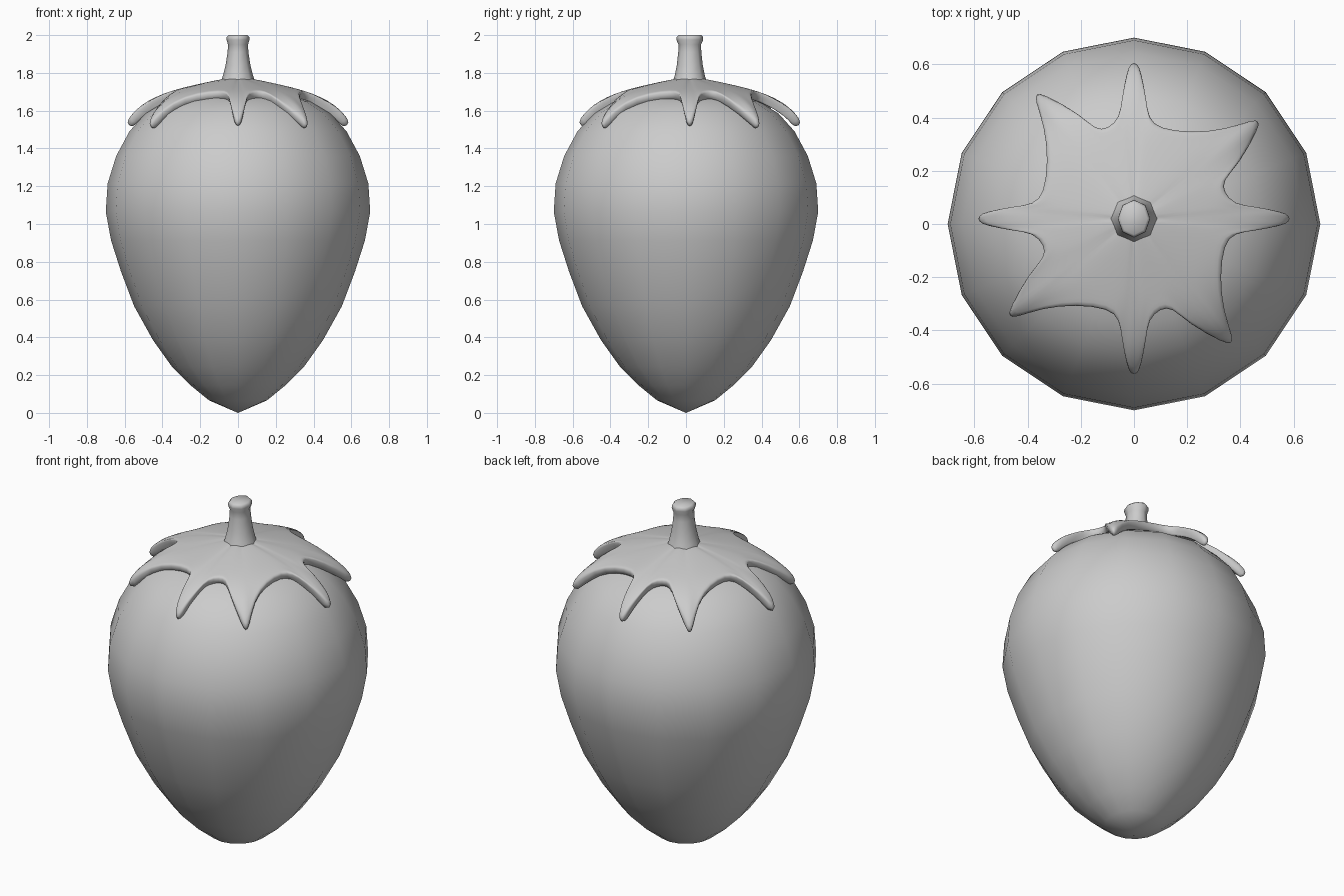
import bpy, bmesh, math
from math import cos, sin, tau

if "Cube" in bpy.data.objects:
    bpy.data.objects.remove(bpy.data.objects["Cube"])

OFF = 0.02  # the calyx and stem sit slightly behind the fruit axis


def finish(bm, name, angle=80):
    bmesh.ops.recalc_face_normals(bm, faces=bm.faces)
    me = bpy.data.meshes.new(name)
    bm.to_mesh(me)
    bm.free()
    ob = bpy.data.objects.new(name, me)
    bpy.context.collection.objects.link(ob)
    bpy.ops.object.select_all(action='DESELECT')
    ob.select_set(True)
    bpy.context.view_layer.objects.active = ob
    bpy.ops.object.shade_smooth_by_angle(angle=math.radians(angle))
    return ob


def bridge(bm, a, b):
    n = len(a)
    for i in range(n):
        j = (i + 1) % n
        bm.faces.new((a[i], a[j], b[j], b[i]))


def fan(bm, ring, co):
    c = bm.verts.new(co)
    for i in range(len(ring)):
        bm.faces.new((c, ring[i], ring[(i + 1) % len(ring)]))


# Fruit body: 16-sided lathe, (radius, height)
profile = [(.153, .066), (.25, .145), (.35, .245), (.45, .385), (.55, .565),
           (.62, .75), (.672, .913), (.70, 1.065), (.69, 1.215), (.645, 1.36),
           (.575, 1.49), (.49, 1.585), (.385, 1.65), (.26, 1.69), (.13, 1.71)]
bm = bmesh.new()
rings = [[bm.verts.new((r * cos(tau * i / 16), r * sin(tau * i / 16), z))
          for i in range(16)] for r, z in profile]
for a, b in zip(rings, rings[1:]):
    bridge(bm, a, b)
fan(bm, rings[0], (0, 0, 0))
fan(bm, rings[-1], (0, 0, 1.715))
finish(bm, "fruit_body")

# Leafy calyx: one quarter of the star outline, turned four times
quarter = [(.34, -.095), (.38, -.055), (.46, -.048), (.56, -.027), (.592, -.012),
           (.592, .012), (.56, .027), (.46, .048), (.38, .055), (.34, .10),
           (.335, .145), (.40, .205), (.475, .345), (.475, .37), (.455, .378),
           (.35, .34), (.22, .325)]
outline = []
for k in range(4):
    c, s = round(cos(tau * k / 4)), round(sin(tau * k / 4))
    outline += [(c * x - s * y, s * x + c * y) for x, y in quarter]

dome = [(0, 1.78), (.08, 1.77), (.26, 1.73), (.36, 1.705), (.44, 1.672),
        (.50, 1.64), (.55, 1.60), (.60, 1.53), (.65, 1.44)]


def dome_z(r):
    for (r0, z0), (r1, z1) in zip(dome, dome[1:]):
        if r <= r1:
            return z0 + (z1 - z0) * (r - r0) / (r1 - r0)
    return dome[-1][1]


bm = bmesh.new()
rings = []
for f in (.3, .6, .75, .86, .95, 1.01):
    rings.append([bm.verts.new((x * f, y * f + OFF, dome_z(math.hypot(x, y) * f)))
                  for x, y in outline])
for a, b in zip(rings, rings[1:]):
    bridge(bm, a, b)
fan(bm, rings[0], (0, OFF, 1.78))
calyx = finish(bm, "leaf_calyx")
mod = calyx.modifiers.new("thickness", 'SOLIDIFY')
mod.thickness = 0.05
mod.offset = -1
mod = calyx.modifiers.new("rounding", 'SUBSURF')
mod.levels = mod.render_levels = 1

# Stem: eight-sided, flared at the base and tip; (x radius, y radius, height)
stem = [(.095, .095, 1.74), (.08, .08, 1.785), (.066, .069, 1.84), (.055, .061, 1.91),
        (.053, .060, 1.95), (.061, .071, 1.975), (.060, .070, 1.99), (.050, .060, 2.0)]
bm = bmesh.new()
rings = [[bm.verts.new((rx * cos(tau * i / 8), ry * sin(tau * i / 8) + OFF, z))
          for i in range(8)] for rx, ry, z in stem]
for a, b in zip(rings, rings[1:]):
    bridge(bm, a, b)
bm.faces.new(rings[0])
bm.faces.new(rings[-1])
finish(bm, "stem", 60)
